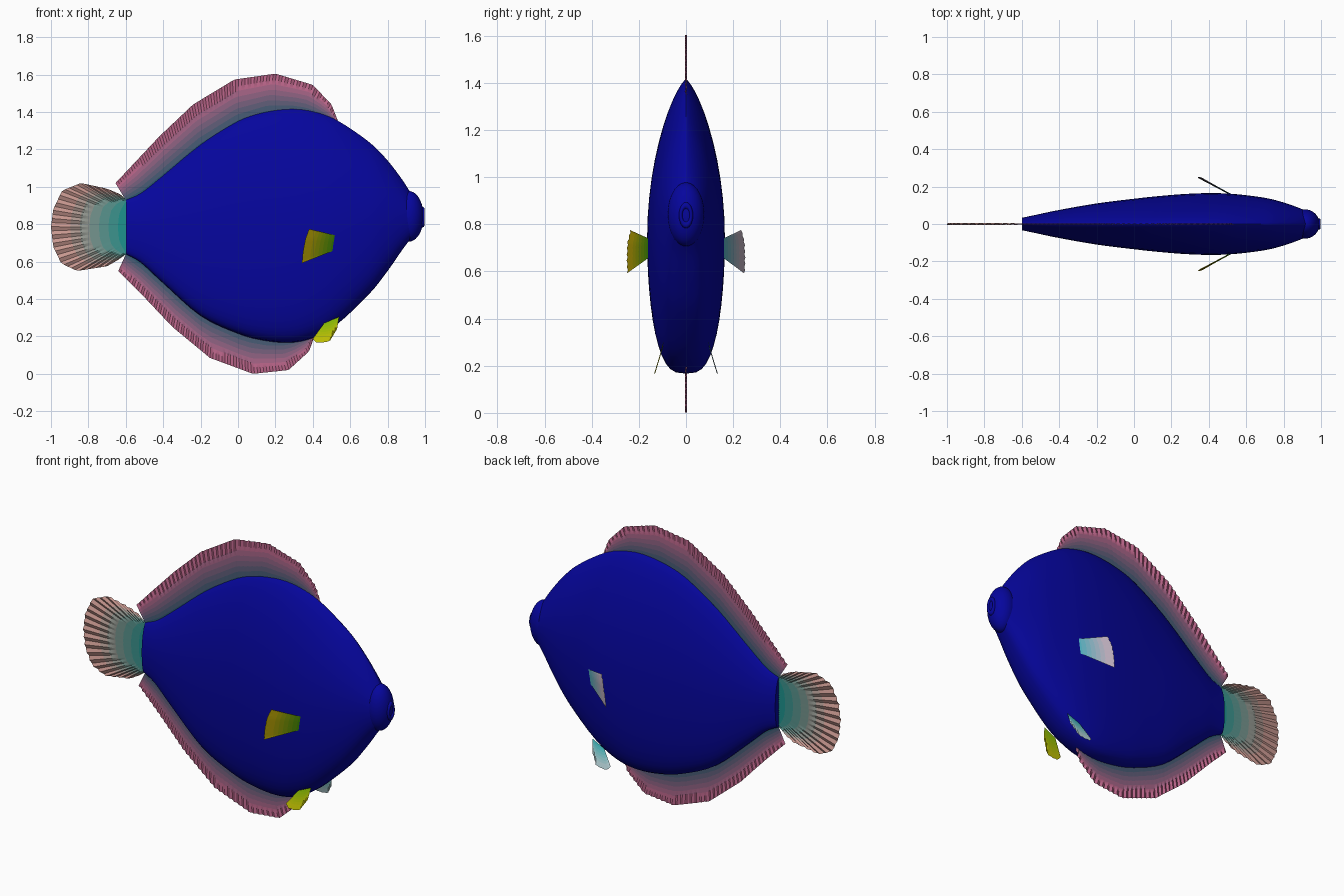
import bpy, bmesh
from math import sin, cos, pi, radians
from mathutils import Vector

if "Cube" in bpy.data.objects:
    bpy.data.objects.remove(bpy.data.objects["Cube"])


def material(name, rgb):
    # colours given as 0-255 screen values
    m = bpy.data.materials.new(name)
    m.diffuse_color = [(c / 255) ** 2.2 for c in rgb] + [1]
    m.use_nodes = True
    m.node_tree.nodes["Principled BSDF"].inputs["Base Color"].default_value = m.diffuse_color
    return m


def finish(bm, name, mats, angle):
    bmesh.ops.recalc_face_normals(bm, faces=bm.faces)
    me = bpy.data.meshes.new(name)
    bm.to_mesh(me)
    bm.free()
    ob = bpy.data.objects.new(name, me)
    bpy.context.collection.objects.link(ob)
    for m in mats:
        me.materials.append(m)
    bpy.ops.object.select_all(action='DESELECT')
    ob.select_set(True)
    bpy.context.view_layer.objects.active = ob
    bpy.ops.object.shade_smooth_by_angle(angle=radians(angle))
    return ob


def smooth_keys(keys, steps):
    # Catmull-Rom interpolation through the body stations
    out = []
    for i in range(len(keys) - 1):
        p0, p1 = Vector(keys[max(i - 1, 0)]), Vector(keys[i])
        p2, p3 = Vector(keys[i + 1]), Vector(keys[min(i + 2, len(keys) - 1)])
        for s in range(steps):
            t = s / steps
            out.append(0.5 * (2 * p1 + (p2 - p0) * t + (2 * p0 - 5 * p1 + 4 * p2 - p3) * t * t
                              + (3 * p1 - p0 - 3 * p2 + p3) * t ** 3))
    out.append(Vector(keys[-1]))
    return out


def resample(points, n):
    pts = [Vector(p) for p in points]
    acc = [0]
    for a, b in zip(pts, pts[1:]):
        acc.append(acc[-1] + (b - a).length)
    out = []
    for k in range(n):
        d = acc[-1] * k / (n - 1)
        i = max(j for j in range(len(pts) - 1) if acc[j] <= d + 1e-9)
        out.append(pts[i].lerp(pts[i + 1], min(1, (d - acc[i]) / (acc[i + 1] - acc[i]))))
    return out


def fin(name, base, tip, cols, root_rgb, tip_rgb, ripple, bands=8):
    # pleated sheet between a root line and a rim, colour fading outwards
    mats = [material(f"{name}_{r}", Vector(root_rgb).lerp(Vector(tip_rgb), min(1, r / (bands - 2))))
            for r in range(bands)]
    bm = bmesh.new()
    grid = []
    for i, (a, b) in enumerate(zip(resample(base, cols), resample(tip, cols))):
        side = Vector((0, ripple * (1 if i % 2 else -1), 0))
        grid.append([bm.verts.new(a.lerp(b, r / bands) + side * r / bands) for r in range(bands + 1)])
    for g, h in zip(grid, grid[1:]):
        for r in range(bands):
            bm.faces.new((g[r], g[r + 1], h[r + 1], h[r])).material_index = r
    return finish(bm, name, mats, 40)


def flat(*xz):
    return [(x, 0, z) for x, z in xz]


blue = material("body_blue", (14, 14, 155))

# body: lofted stations of x, top, bottom, half width
stations = [(-.60, .93, .64, .033), (-.52, .965, .595, .05), (-.4, 1.06, .485, .075),
            (-.2, 1.225, .31, .11), (0, 1.35, .215, .135), (.14, 1.397, .178, .15),
            (.28, 1.415, .167, .161), (.4, 1.402, .192, .165), (.53, 1.355, .265, .161),
            (.7, 1.24, .425, .14), (.8, 1.14, .55, .115), (.88, 1.035, .665, .087),
            (.93, .955, .73, .066)]
N = 48
bm = bmesh.new()
rings = []
for x, top, bot, w in (tuple(v) for v in map(Vector, smooth_keys(stations, 4))):
    mid = bot + .45 * (top - bot)
    ring = []
    for k in range(N):
        a = 2 * pi * k / N
        s, c = sin(a), cos(a)
        half, power = (top - mid, 1.5) if s >= 0 else (mid - bot, .65)
        y = w * (abs(c) if abs(c) > 1e-6 else 0) ** power * (1 if c > 0 else -1)
        ring.append(bm.verts.new((x, y, mid + half * s)))
    rings.append(ring)
for p, q in zip(rings, rings[1:]):
    for k in range(N):
        bm.faces.new((p[k], p[(k + 1) % N], q[(k + 1) % N], q[k]))
bm.faces.new(rings[0])
bm.faces.new(rings[-1])
finish(bm, "body", [blue], 50)

# snout
bm = bmesh.new()
bmesh.ops.create_uvsphere(bm, u_segments=32, v_segments=20, radius=1)
for v in bm.verts:
    v.co = Vector((.915 + .077 * v.co.x, .078 * v.co.y, .842 + .135 * v.co.z))
finish(bm, "snout", [blue], 50)

# lips
bpy.ops.mesh.primitive_torus_add(major_segments=28, minor_segments=10, major_radius=.034,
                                 minor_radius=.012, location=(.986, 0, .838),
                                 rotation=(0, pi / 2, 0))
lips = bpy.context.object
lips.name = "lips"
lips.scale = (1.2, .65, 1)
lips.data.materials.append(blue)
bpy.ops.object.shade_smooth_by_angle(angle=radians(50))

# median fins
pink, slate = (190, 104, 140), (50, 90, 112)
fin("dorsal_fin",
    flat((-.595, .92), (-.5, .965), (-.4, 1.04), (-.2, 1.2), (0, 1.325), (.14, 1.375), (.28, 1.39),
         (.4, 1.38), (.53, 1.335)),
    flat((-.655, 1.02), (-.42, 1.27), (-.24, 1.44), (-.02, 1.573), (.2, 1.605), (.4, 1.545),
         (.5, 1.44), (.535, 1.35)), 90, slate, pink, .004)
fin("anal_fin",
    flat((-.595, .65), (-.5, .59), (-.4, .505), (-.2, .335), (0, .24), (.14, .2), (.28, .19),
         (.41, .22)),
    flat((-.64, .55), (-.52, .43), (-.35, .25), (-.15, .085), (.08, 0), (.27, .02), (.38, .12),
         (.405, .19)), 80, slate, pink, .004)
fin("tail_fin", flat((-.59, .925), (-.59, .645)),
    flat((-.63, .96), (-.70, .99), (-.84, 1.02), (-.94, .98), (-.988, .88), (-1, .785), (-.988, .68),
         (-.945, .59), (-.86, .55), (-.70, .575), (-.64, .61)), 49, (35, 145, 140), (198, 150, 142), .005)

# paired fins, green-gold on one side and pale on the other
for side, label, root, rim in ((-1, "front", (60, 130, 10), (165, 145, 10)),
                               (1, "back", (80, 175, 190), (190, 175, 190))):
    fin(f"pectoral_fin_{label}",
        [(.53, side * .155, .738), (.515, side * .155, .66)],
        [(.38, side * .235, .775), (.36, side * .248, .72), (.347, side * .25, .65),
         (.342, side * .248, .592)], 15, root, rim, .002)
    root, rim = ((130, 180, 10), (190, 190, 10)) if side < 0 else ((70, 190, 195), (185, 215, 220))
    fin(f"pelvic_fin_{label}",
        [(.46, side * .1, .27), (.54, side * .095, .305)],
        [(.40, side * .126, .188), (.415, side * .133, .168), (.45, side * .133, .167),
         (.49, side * .131, .174), (.53, side * .11, .24)], 13, root, rim, .002)
